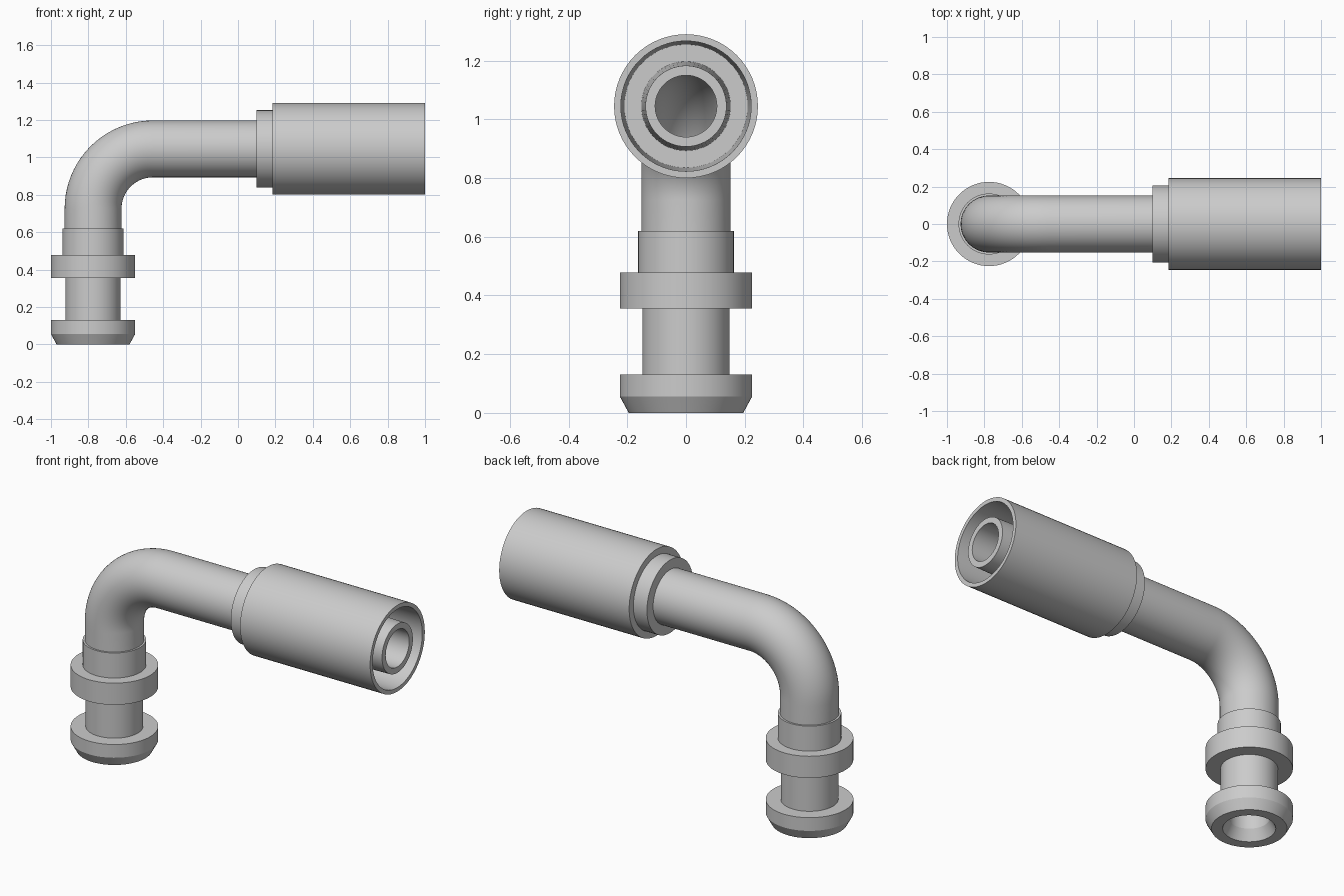
import bpy, bmesh
from math import sin, cos, pi, radians

if "Cube" in bpy.data.objects:
    bpy.data.objects.remove(bpy.data.objects["Cube"])

SEG = 64
AX, AZ, BEND = -0.775, 1.045, 0.32   # vertical axis x, horizontal axis z, bend radius


def sweep(name, stations):
    """Skin rings; each station is (x, z, heading angle, radius)."""
    bm = bmesh.new()
    rings = []
    for x, z, ang, r in stations:
        ring = []
        for j in range(SEG):
            a = 2 * pi * j / SEG
            ring.append(bm.verts.new((x - sin(ang) * r * cos(a), r * sin(a),
                                      z + cos(ang) * r * cos(a))))
        rings.append(ring)
    for p, q in zip(rings, rings[1:]):
        for j in range(SEG):
            k = (j + 1) % SEG
            bm.faces.new((p[j], q[j], q[k], p[k]))
    me = bpy.data.meshes.new(name)
    bm.to_mesh(me)
    bm.free()
    ob = bpy.data.objects.new(name, me)
    bpy.context.collection.objects.link(ob)
    bpy.ops.object.select_all(action='DESELECT')
    ob.select_set(True)
    bpy.context.view_layer.objects.active = ob
    bpy.ops.object.shade_smooth_by_angle(angle=radians(25))
    return ob


def upright(profile):
    return [(AX, z, pi / 2, r) for z, r in profile]


def level(profile):
    return [(x, AZ, 0, r) for x, r in profile]


def bend(r, n=20):
    out = []
    for i in range(n + 1):
        a = pi / 2 * (1 - i / n)
        out.append((AX + BEND - BEND * sin(a), AZ - BEND + BEND * cos(a), a, r))
    return out


# Flanged lower fitting with its bore
sweep("lower_fitting", upright([
    (0.62, 0.105), (0.06, 0.105), (0, 0.137), (0, 0.195), (0.055, 0.225),
    (0.13, 0.225), (0.13, 0.148), (0.355, 0.148), (0.355, 0.225),
    (0.478, 0.225), (0.478, 0.163), (0.62, 0.163), (0.62, 0.152)]))

# Bent tube running on into the hose stem, then back along the bore
sweep("elbow_tube",
      upright([(0.62, 0.152)]) + bend(0.152)
      + level([(0.27, 0.152), (1.0, 0.138), (1.0, 0.105)])
      + bend(0.105)[::-1] + upright([(0.62, 0.105)]))

# Crimp sleeve with stepped collar and deep hose recess
sweep("crimp_sleeve", level([
    (0.10, 0.152), (0.10, 0.207), (0.185, 0.207), (0.185, 0.245),
    (1.0, 0.245), (1.0, 0.222), (0.27, 0.21), (0.27, 0.152)]))
